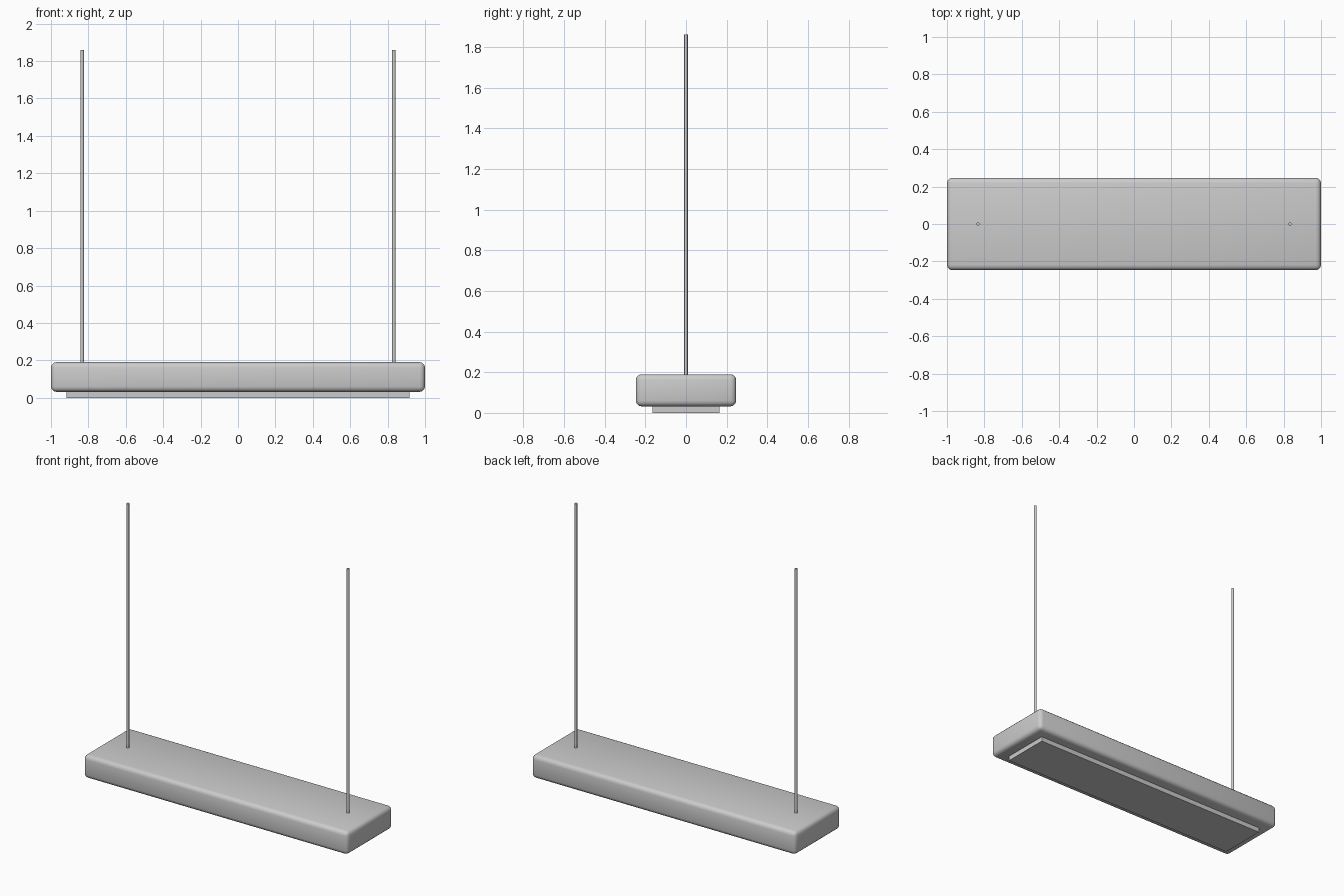
import bpy

if "Cube" in bpy.data.objects:
    bpy.data.objects.remove(bpy.data.objects["Cube"])


def box(name, size, z_min, z_max, bevel=0.0, segments=3):
    bpy.ops.mesh.primitive_cube_add(size=1, location=(0, 0, (z_min + z_max) / 2))
    ob = bpy.context.object
    ob.name = name
    ob.scale = (size[0], size[1], z_max - z_min)
    bpy.ops.object.transform_apply(location=False, rotation=False, scale=True)
    if bevel:
        mod = ob.modifiers.new("rounded_edges", 'BEVEL')
        mod.width = bevel
        mod.segments = segments
        bpy.ops.object.modifier_apply(modifier=mod.name)
        bpy.ops.object.shade_smooth_by_angle()
    return ob


# Rounded lamp housing
box("lamp_housing", (2.0, 0.494), 0.032, 0.19, bevel=0.028)

# Light panel standing proud of the underside
box("light_panel", (1.834, 0.33), 0.0, 0.045)

# Two suspension rods
z0, z1 = 0.18, 1.86
for side, label in ((-1, "left"), (1, "right")):
    bpy.ops.mesh.primitive_cylinder_add(
        vertices=12, radius=0.009, depth=z1 - z0,
        location=(side * 0.833, 0, (z0 + z1) / 2))
    bpy.context.object.name = f"suspension_rod_{label}"
    bpy.ops.object.shade_smooth_by_angle()
